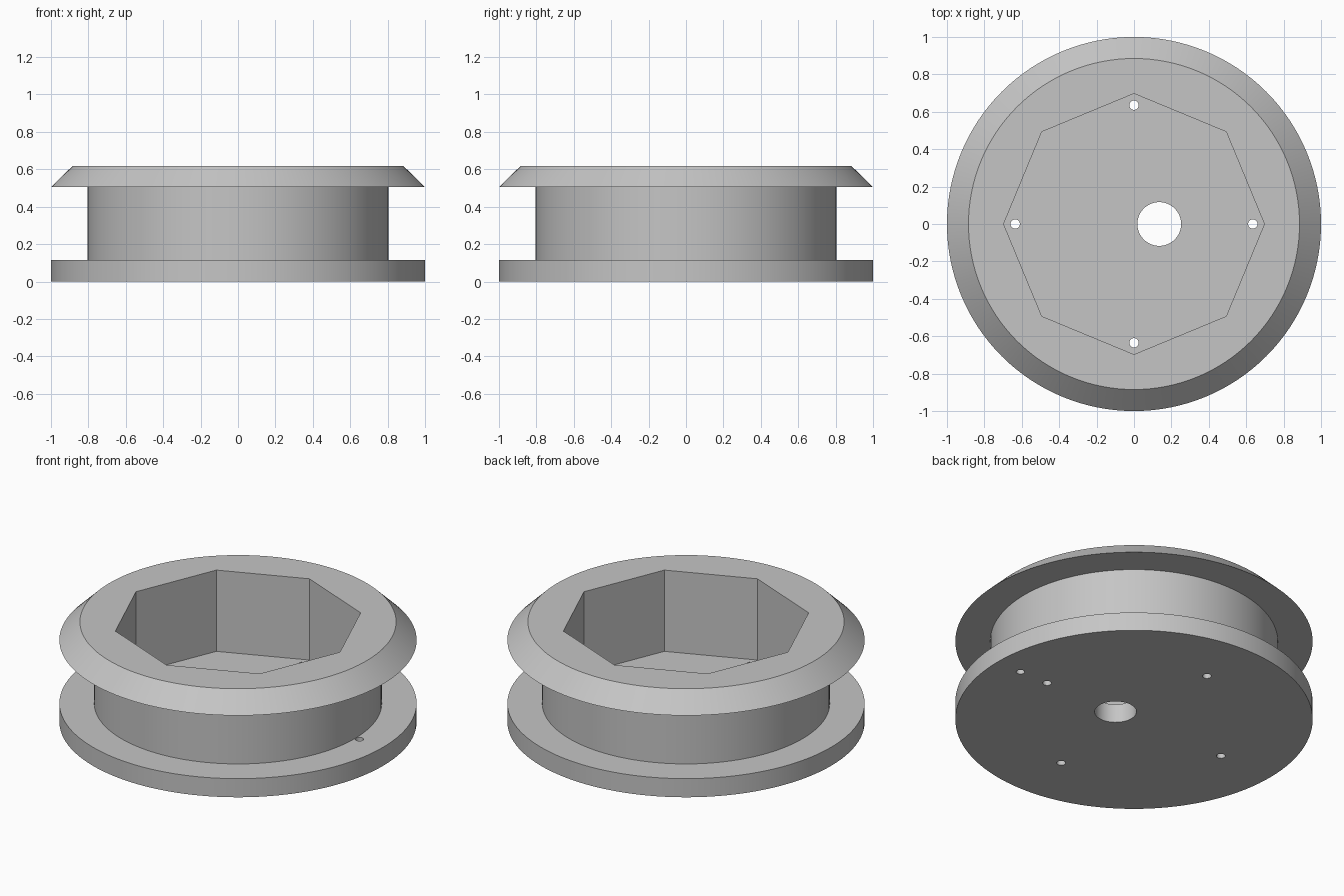
import bpy, bmesh, math

if "Cube" in bpy.data.objects:
    bpy.data.objects.remove(bpy.data.objects["Cube"])

grey = bpy.data.materials.new("plain grey")
grey.diffuse_color = (0.56, 0.56, 0.56, 1)
grey.use_nodes = True
grey.node_tree.nodes["Principled BSDF"].inputs["Base Color"].default_value = grey.diffuse_color


def revolve(name, profile, sides, x=0.0, y=0.0):
    """Closed solid of revolution from (radius, z) points, bottom to top."""
    bm = bmesh.new()
    rings = []
    for r, z in profile:
        rings.append([bm.verts.new((x + r * math.cos(2 * math.pi * i / sides),
                                    y + r * math.sin(2 * math.pi * i / sides), z))
                      for i in range(sides)])
    for low, high in zip(rings, rings[1:]):
        for i in range(sides):
            j = (i + 1) % sides
            bm.faces.new((low[i], low[j], high[j], high[i]))
    bm.faces.new(rings[0][::-1])
    bm.faces.new(rings[-1])
    mesh = bpy.data.meshes.new(name)
    bm.to_mesh(mesh)
    bm.free()
    obj = bpy.data.objects.new(name, mesh)
    bpy.context.collection.objects.link(obj)
    mesh.materials.append(grey)
    return obj


# Spool: flat lower flange, hub, bevelled upper flange
spool = revolve("spool", [(1, 0), (1, 0.115), (0.805, 0.115), (0.805, 0.505),
                          (1, 0.505), (0.885, 0.617)], 128)

# Octagonal pocket, offset shaft hole, four screw holes, cord hole in lower flange
cutters = [revolve("pocket_cutter", [(0.697, 0.115), (0.697, 0.8)], 8),
           revolve("shaft_cutter", [(0.117, -0.1), (0.117, 0.3)], 48, 0.135),
           revolve("cord_cutter", [(0.024, -0.1), (0.024, 0.3)], 24, 0.83)]
for k in range(4):
    a = k * math.pi / 2
    cutters.append(revolve("screw_cutter", [(0.025, -0.1), (0.025, 0.3)], 24,
                           0.635 * math.cos(a), 0.635 * math.sin(a)))

bpy.context.view_layer.objects.active = spool
spool.select_set(True)
for c in cutters:
    mod = spool.modifiers.new("cut", 'BOOLEAN')
    mod.operation = 'DIFFERENCE'
    mod.solver = 'EXACT'
    mod.object = c
    bpy.ops.object.modifier_apply(modifier=mod.name)
    bpy.data.objects.remove(c, do_unlink=True)

bpy.ops.object.shade_smooth_by_angle(angle=math.radians(30))
